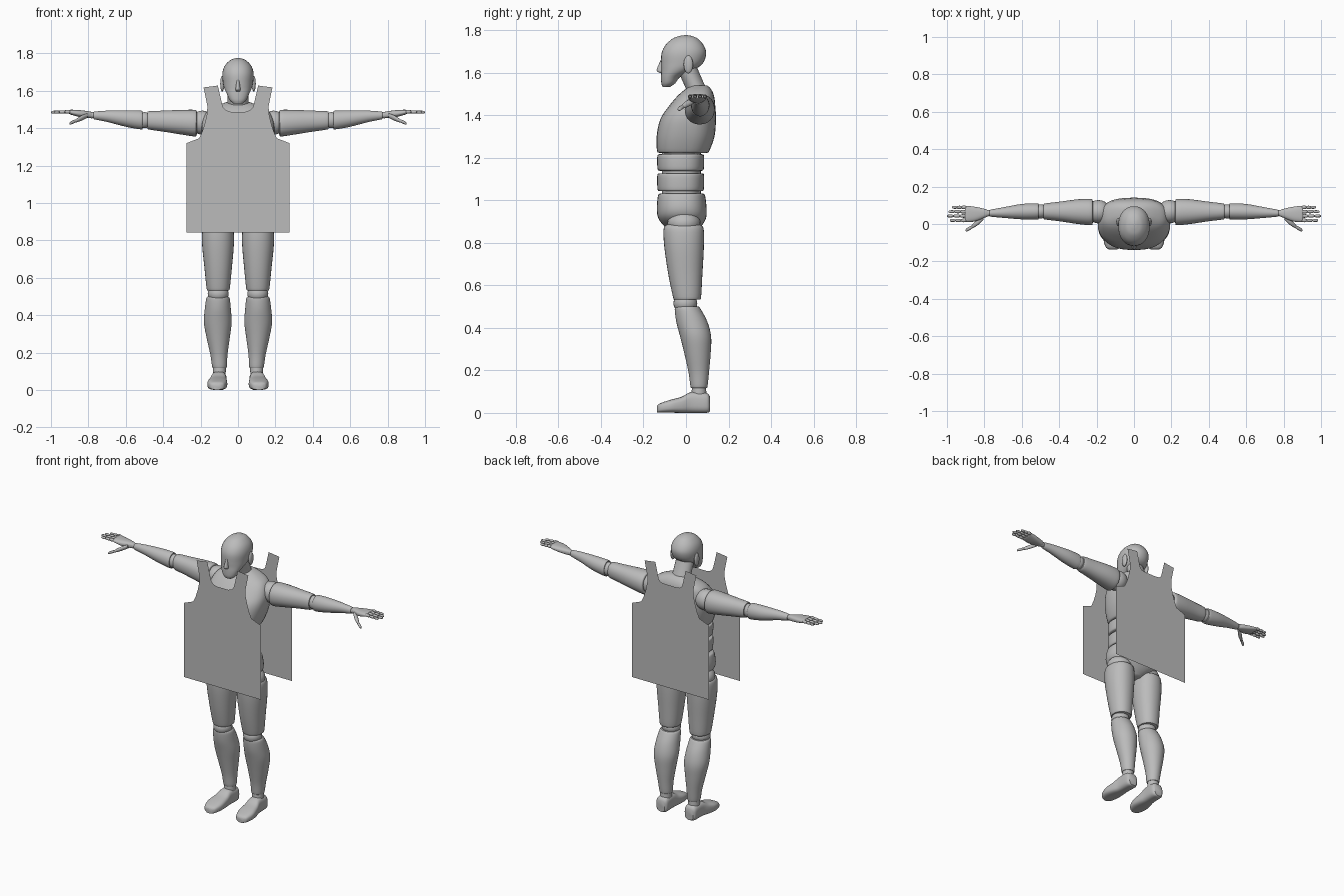
import bpy, bmesh, math
from mathutils import Vector

mat = bpy.data.materials.new("plain_grey")
mat.diffuse_color = (0.5, 0.5, 0.5, 1)


def finish(name, bm, smooth=True):
    bmesh.ops.recalc_face_normals(bm, faces=bm.faces)
    me = bpy.data.meshes.new(name)
    bm.to_mesh(me)
    bm.free()
    me.materials.append(mat)
    ob = bpy.data.objects.new(name, me)
    bpy.context.collection.objects.link(ob)
    if smooth:
        bpy.ops.object.select_all(action='DESELECT')
        ob.select_set(True)
        bpy.context.view_layer.objects.active = ob
        bpy.ops.object.shade_smooth_by_angle(angle=math.radians(42))
    return ob


def spline(rows, steps):
    # smooth interpolation between the given cross-sections
    out = []
    for i in range(len(rows) - 1):
        p1, p2 = Vector(rows[i]), Vector(rows[i + 1])
        m1 = (p2 - Vector(rows[i - 1])) / 2 if i else p2 - p1
        m2 = (Vector(rows[i + 2]) - p1) / 2 if i + 2 < len(rows) else p2 - p1
        for k in range(steps):
            t = k / steps
            out.append(p1 * (2*t**3 - 3*t*t + 1) + m1 * (t**3 - 2*t*t + t)
                       + p2 * (3*t*t - 2*t**3) + m2 * (t**3 - t*t))
    out.append(Vector(rows[-1]))
    return out


def loft(name, rows, axis='Z', side=1, e=2.0, n=32, steps=4):
    # rows: position along axis, centre a, centre b, radius a, radius b
    bm = bmesh.new()
    rings = []
    for p, ca, cb, ra, rb in ((tuple(r)) for r in spline5(rows, steps)):
        ring = []
        for k in range(n):
            t = 2 * math.pi * k / n
            c, s = math.cos(t), math.sin(t)
            a = ca + ra * math.copysign(abs(c) ** (2 / e), c)
            b = cb + rb * math.copysign(abs(s) ** (2 / e), s)
            co = (a, b, p) if axis == 'Z' else (p, a, b) if axis == 'X' else (a, p, b)
            ring.append(bm.verts.new((co[0] * side, co[1], co[2])))
        rings.append(ring)
    for r0, r1 in zip(rings, rings[1:]):
        for k in range(n):
            j = (k + 1) % n
            bm.faces.new((r0[k], r0[j], r1[j], r1[k]))
    bm.faces.new(rings[0])
    bm.faces.new(rings[-1])
    return finish(name, bm)


def spline5(rows, steps):
    return [v[:] for v in spline([tuple(r) for r in rows], steps)]


def ball(name, loc, rad, side=1):
    bm = bmesh.new()
    bmesh.ops.create_uvsphere(bm, u_segments=24, v_segments=14, radius=1)
    for v in bm.verts:
        v.co = Vector(((loc[0] + v.co.x * rad[0]) * side,
                       loc[1] + v.co.y * rad[1], loc[2] + v.co.z * rad[2]))
    return finish(name, bm)


# head, nose and neck
loft("head", [(1.533, 0, -.092, .026, .018), (1.55, 0, -.083, .044, .033),
              (1.58, 0, -.072, .058, .045), (1.61, 0, -.043, .072, .073),
              (1.64, 0, -.020, .080, .097), (1.69, 0, -.010, .084, .105),
              (1.73, 0, -.007, .073, .089), (1.76, 0, -.004, .047, .058),
              (1.772, 0, -.002, .022, .028), (1.776, 0, 0, .004, .005)], e=2.15)
loft("nose", [(1.597, 0, -.112, .010, .010), (1.607, 0, -.117, .014, .020),
              (1.625, 0, -.116, .011, .018), (1.665, 0, -.108, .006, .008)], n=16)
loft("neck", [(1.49, 0, .062, .066, .050), (1.53, 0, .045, .058, .048),
              (1.61, 0, .010, .056, .048), (1.65, 0, -.002, .054, .046)])

# torso segments
loft("chest", [(1.222, 0, -.013, .140, .112), (1.232, 0, -.013, .152, .123),
               (1.30, 0, -.002, .178, .136), (1.38, 0, .010, .194, .131),
               (1.44, 0, .028, .190, .110), (1.49, 0, .046, .165, .086),
               (1.52, 0, .057, .115, .062), (1.54, 0, .064, .060, .036)], e=2.6)
for name, z0, z1 in (("upper_waist", 1.138, 1.216), ("lower_waist", 1.042, 1.126)):
    loft(name, [(z0, 0, -.025, .138, .100), (z0 + .010, 0, -.025, .148, .109),
                (z1 - .010, 0, -.025, .149, .110), (z1, 0, -.025, .139, .101)], e=2.5)
loft("waist_core", [(1.0, 0, -.022, .130, .092), (1.25, 0, -.022, .130, .092)], e=2.5)
loft("pelvis", [(.845, 0, -.012, .035, .050), (.875, 0, -.015, .085, .085),
                (.915, 0, -.018, .150, .112), (.96, 0, -.020, .170, .117),
                (1.02, 0, -.021, .160, .111), (1.031, 0, -.021, .150, .102)], e=2.5)

for s, tag in ((1, "left"), (-1, "right")):
    ball(tag + "_ear", (.084, .011, 1.638), (.011, .022, .042), s)

    # leg
    ball(tag + "_hip", (.105, -.010, .892), (.080, .078, .060), s)
    loft(tag + "_thigh", [(.885, .106, -.012, .066, .078), (.865, .107, -.011, .082, .094),
                          (.78, .107, -.009, .085, .093), (.65, .106, -.003, .073, .080),
                          (.545, .106, .005, .062, .066), (.533, .106, .005, .056, .060)],
         side=s, e=2.15)
    ball(tag + "_knee", (.106, -.003, .515), (.056, .056, .050), s)
    loft(tag + "_shin", [(.500, .107, .006, .055, .053), (.488, .107, .008, .063, .061),
                         (.43, .108, .027, .070, .073), (.36, .108, .045, .074, .073),
                         (.28, .106, .054, .062, .062), (.19, .102, .060, .046, .048),
                         (.125, .099, .061, .039, .040), (.118, .099, .061, .033, .035)],
         side=s)
    loft(tag + "_ankle", [(.07, .100, .061, .034, .036), (.125, .099, .061, .034, .033)],
         side=s)
    # foot lofted from toe to heel
    loft(tag + "_foot", [(-.136, .112, .017, .022, .016), (-.122, .112, .023, .040, .022),
                         (-.075, .111, .031, .053, .030), (-.02, .107, .038, .048, .038),
                         (.025, .103, .049, .041, .049), (.095, .101, .047, .040, .047),
                         (.112, .101, .042, .028, .036)], axis='Y', side=s, e=3)

    # arm
    ball(tag + "_shoulder", (.190, .066, 1.430), (.066, .062, .064), s)
    loft(tag + "_upper_arm", [(.220, .064, 1.427, .058, .060), (.230, .064, 1.427, .070, .071),
                              (.30, .066, 1.432, .066, .066), (.40, .067, 1.438, .052, .056),
                              (.475, .067, 1.442, .043, .049), (.484, .067, 1.442, .036, .042)],
         axis='X', side=s, e=2.15)
    ball(tag + "_elbow", (.500, .067, 1.443), (.040, .038, .043), s)
    loft(tag + "_forearm", [(.510, .067, 1.444, .036, .042), (.519, .067, 1.444, .043, .050),
                            (.60, .066, 1.452, .041, .044), (.70, .061, 1.464, .028, .030),
                            (.765, .058, 1.468, .019, .021), (.772, .058, 1.468, .015, .017)],
         axis='X', side=s)
    ball(tag + "_wrist", (.782, .058, 1.470), (.022, .017, .017), s)
    # hand, fingers and thumb
    loft(tag + "_palm", [(.780, .058, 1.471, .016, .015), (.80, .057, 1.473, .024, .018),
                         (.85, .053, 1.479, .039, .018), (.895, .054, 1.486, .043, .013),
                         (.904, .055, 1.487, .038, .008)], axis='X', side=s, e=2.5)
    for i, (y, tip) in enumerate(((.089, .972), (.066, .991), (.043, 1.0), (.019, .985))):
        x0 = .896
        step = (tip - x0) / 3
        for j in range(3):
            a, r, z = x0 + j * step, .0095 - .001 * j, 1.488 - .001 * j
            loft(f"{tag}_finger_{i + 1}_{j + 1}",
                 [(a, y, z, r * .5, r * .5), (a + step * .2, y, z, r, r),
                  (a + step * .8, y, z, r * .93, r * .93), (a + step, y, z, r * .5, r * .5)],
                 axis='X', side=s, n=12, steps=2)
    loft(tag + "_thumb", [(.805, .035, 1.468, .012, .012), (.835, .010, 1.455, .016, .014),
                          (.862, -.011, 1.442, .011, .010), (.868, -.016, 1.439, .008, .008),
                          (.874, -.020, 1.437, .010, .009), (.894, -.031, 1.428, .009, .008),
                          (.900, -.034, 1.425, .004, .004)], axis='X', side=s, n=16)

# flat garment panels floating in front of and behind the figure
half = [(.275, .843), (.275, 1.320), (.207, 1.347), (.190, 1.385), (.176, 1.430),
        (.165, 1.480), (.164, 1.520), (.184, 1.618), (.108, 1.628), (.085, 1.530)]
necks = {"front_panel": (-.158, [(.078, 1.509), (.064, 1.496), (.040, 1.488)]),
         "back_panel": (.158, [(.080, 1.518), (.066, 1.508), (.040, 1.504)])}
for name, (y, neck) in necks.items():
    pts = half + neck
    pts = pts + [(-x, z) for x, z in reversed(pts)]
    bm = bmesh.new()
    face = bm.faces.new([bm.verts.new((x, y, z)) for x, z in pts])
    face.normal_update()
    if face.normal.y * y < 0:
        face.normal_flip()
    bmesh.ops.triangulate(bm, faces=bm.faces)
    me = bpy.data.meshes.new(name)
    bm.to_mesh(me)
    bm.free()
    me.materials.append(mat)
    bpy.context.collection.objects.link(bpy.data.objects.new(name, me))
